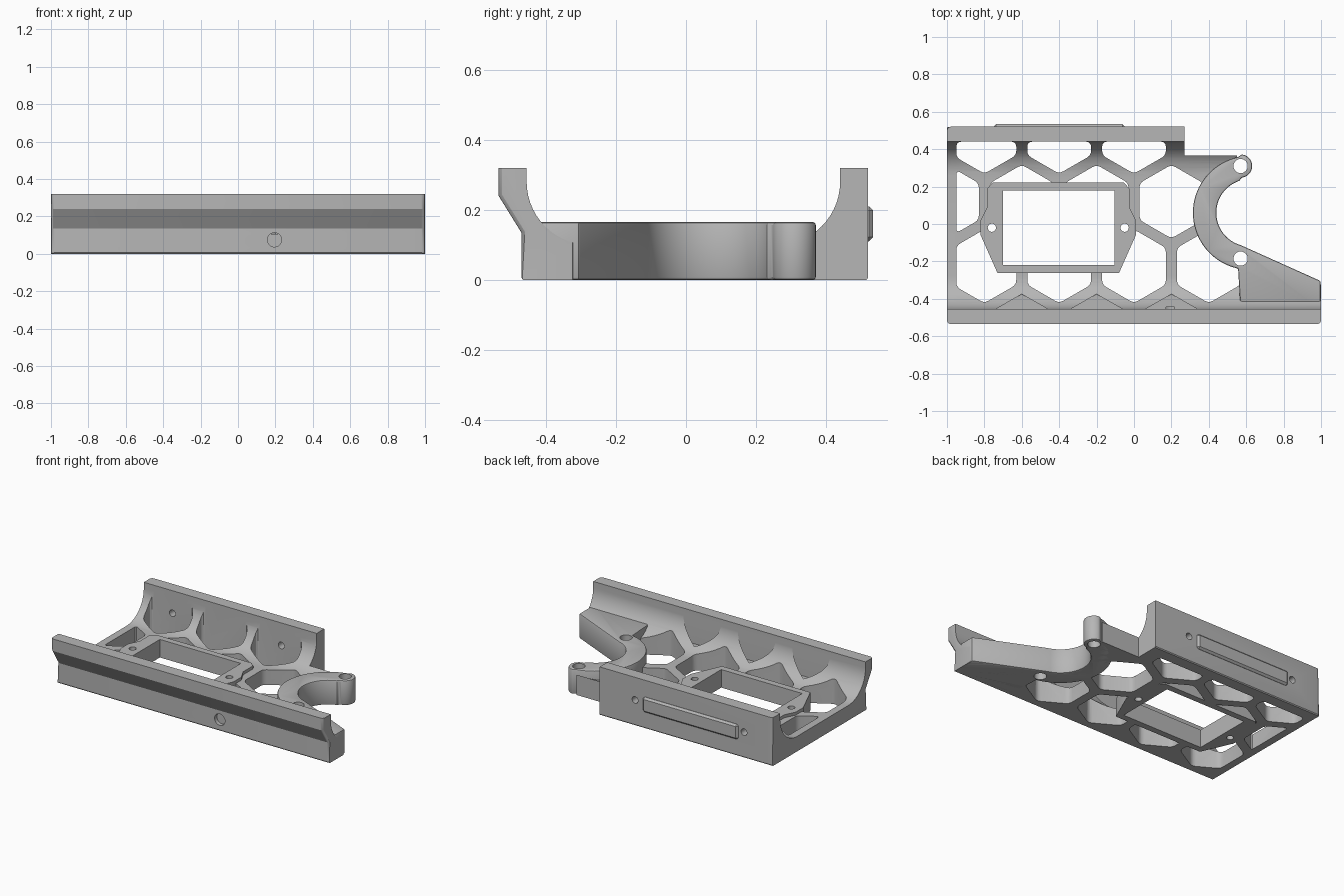
import bpy, bmesh, math
from mathutils import Vector

if "Cube" in bpy.data.objects:
    bpy.data.objects.remove(bpy.data.objects["Cube"])

grey = bpy.data.materials.new("plain_grey")
grey.use_nodes = True
grey.diffuse_color = (0.47, 0.47, 0.47, 1)
grey.node_tree.nodes["Principled BSDF"].inputs["Base Color"].default_value = (0.47, 0.47, 0.47, 1)


def arc(cx, cy, r, a0, a1, n):
    steps = [math.radians(a0 + (a1 - a0) * i / n) for i in range(n + 1)]
    return [(cx + r * math.cos(a), cy + r * math.sin(a)) for a in steps]


def finish(bm, name):
    bmesh.ops.recalc_face_normals(bm, faces=bm.faces)
    mesh = bpy.data.meshes.new(name)
    bm.to_mesh(mesh)
    bm.free()
    mesh.materials.append(grey)
    ob = bpy.data.objects.new(name, mesh)
    bpy.context.collection.objects.link(ob)
    return ob


def prisms(name, outlines, lo, hi, axis="z"):
    """Extrude closed outlines along z (x, y points), y (x, z) or x (y, z)."""
    place = {"z": lambda a, b: (a, b, lo), "y": lambda a, b: (a, lo, b),
             "x": lambda a, b: (lo, a, b)}[axis]
    step = {"z": (0, 0, 1), "y": (0, 1, 0), "x": (1, 0, 0)}[axis]
    bm = bmesh.new()
    for pts in outlines:
        face = bm.faces.new([bm.verts.new(place(*p)) for p in pts])
        out = bmesh.ops.extrude_face_region(bm, geom=[face])
        moved = [v for v in out["geom"] if isinstance(v, bmesh.types.BMVert)]
        bmesh.ops.translate(bm, verts=moved, vec=Vector(step) * (hi - lo))
    return finish(bm, name)


def apply(ob):
    bpy.context.view_layer.update()
    deps = bpy.context.evaluated_depsgraph_get()
    mesh = bpy.data.meshes.new_from_object(ob.evaluated_get(deps))
    ob.modifiers.clear()
    ob.data = mesh


def boolean(ob, tool, operation="DIFFERENCE"):
    mod = ob.modifiers.new("cut", "BOOLEAN")
    mod.operation, mod.solver, mod.object = operation, "EXACT", tool
    apply(ob)
    bpy.data.objects.remove(tool)


def bevel(ob, width, segments=3):
    mod = ob.modifiers.new("round", "BEVEL")
    mod.width, mod.segments = width, segments
    mod.limit_method, mod.angle_limit = "ANGLE", math.radians(40)
    apply(ob)


def rect(x0, x1, y0, y1):
    return [(x0, y0), (x1, y0), (x1, y1), (x0, y1)]


def hex_at(x, y):
    return arc(x, y, 0.197, 30, 330, 5)


FLOOR, RAISED = 0.1, 0.165

# Tray: channel section with filleted walls, drawn in y and z
section = [(-0.465, 0), (0.515, 0), (0.52, 0.006), (0.52, 0.32), (0.44, 0.32)]
section += arc(0.26, 0.28, 0.18, 0, -90, 14)
section += arc(-0.275, 0.28, 0.18, 270, 180, 14)
section += [(-0.455, 0.32), (-0.535, 0.32), (-0.535, 0.24), (-0.47, 0.135), (-0.47, 0.006)]
tray = prisms("tray", [section], -1, 1, "x")

# Round the outer end corners of both walls
bm = bmesh.new()
bm.from_mesh(tray.data)
corners = []
for e in bm.edges:
    a, b = (v.co for v in e.verts)
    outside = (a.y < -0.46 and b.y < -0.46) or (a.y > 0.5 and b.y > 0.5)
    if abs(a.x - b.x) < 0.01 and abs(a.z - b.z) > 0.05 and outside:
        corners.append(e)
bmesh.ops.bevel(bm, geom=corners, offset=0.02, segments=3, profile=0.5, affect="EDGES")
bm.to_mesh(tray.data)
bm.free()

# Trim away the open corner beside the curved arm
trim = [(0.27, 0.6), (0.27, 0.365), (0.55, 0.365)]
trim += arc(0.62, 0.06, 0.19, 106, 254, 24)
trim += [(1.1, -0.37), (1.1, 0.6)]
boolean(tray, prisms("trim", [trim], -0.1, 1))

# Honeycomb openings through the floor, kept inside the walls
cells = [hex_at(x, 0.466) for x in (-0.8, -0.4, 0)]
cells += [hex_at(x, 0.12) for x in (-1, -0.6, -0.2, 0.2)]
cells += [hex_at(x, -0.226) for x in (-0.8, -0.4, 0, 0.4)]
comb = prisms("comb", cells, -0.2, 0.6)
boolean(comb, prisms("limit", [rect(-0.95, 1, -0.455, 0.44)], -0.3, 0.7), "INTERSECT")
bevel(comb, 0.025)
boolean(tray, comb)

# Shallow pockets scooped out of the front fillet
pockets = prisms("pockets", [hex_at(x, -0.572) for x in (-0.6, -0.2, 0.2)], FLOOR + 0.005, 0.6)
boolean(pockets, prisms("limit", [rect(-0.95, 1, -0.4545, 0)], 0, 0.7), "INTERSECT")
boolean(tray, pockets)

# Rectangular opening and wall screw holes
opening = rect(-0.7, -0.105, -0.22, 0.18)
boolean(tray, prisms("opening", [opening], -0.1, 0.5))
wall_holes = [arc(x, 0.17, 0.022, 0, 345, 23) for x in (-0.79, 0.01)]
boolean(tray, prisms("wall_holes", wall_holes, 0.4, 0.7, "y"))
boolean(tray, prisms("front_hole", [arc(0.195, 0.075, 0.038, 0, 345, 23)], -0.6, -0.445, "y"))

# Mounting frame around the opening, mirrored about its middle
half = [(-0.73, -0.262), (-0.82, -0.06), (-0.82, 0.02), (-0.785, 0.09), (-0.785, 0.19), (-0.755, 0.222)]
mid = -0.405
frame_outline = half + [(2 * mid - x, y) for x, y in reversed(half)]
frame = prisms("mounting_frame", [frame_outline], 0, 0.12)
boolean(frame, prisms("opening", [opening], -0.1, 0.5))
frame_holes = [arc(x, -0.02, 0.022, 0, 345, 23) for x in (-0.76, -0.05)]
for part in (frame, tray):
    boolean(part, prisms("frame_holes", frame_holes, -0.1, 0.5))

# Curved arm with its rounded tip and the front gusset
arm_outline = arc(0.62, 0.06, 0.305, 258, 102, 36)
arm_outline += arc(0.57, 0.31, 0.062, 85, -85, 16)
arm_outline += arc(0.62, 0.06, 0.18, 108, 254, 32)
arm_outline += [(0.998, -0.305), (0.998, -0.46), (0.57, -0.46)]
arm = prisms("curved_arm", [arm_outline], 0, RAISED)
bevel(arm, 0.008, 2)
arm_holes = [arc(0.57, y, 0.038, 0, 345, 23) for y in (0.31, -0.185)]
for part in (arm, tray):
    boolean(part, prisms("arm_holes", arm_holes, -0.1, 0.5))

# Raised bar on the back wall
bar = prisms("back_bar", [rect(-0.75, -0.05, 0.11, 0.21)], 0.5, 0.534, "y")
bevel(bar, 0.012, 1)

for ob in (tray, frame, arm, bar):
    bpy.ops.object.select_all(action="DESELECT")
    ob.select_set(True)
    bpy.context.view_layer.objects.active = ob
    bpy.ops.object.shade_smooth_by_angle(angle=math.radians(30))
